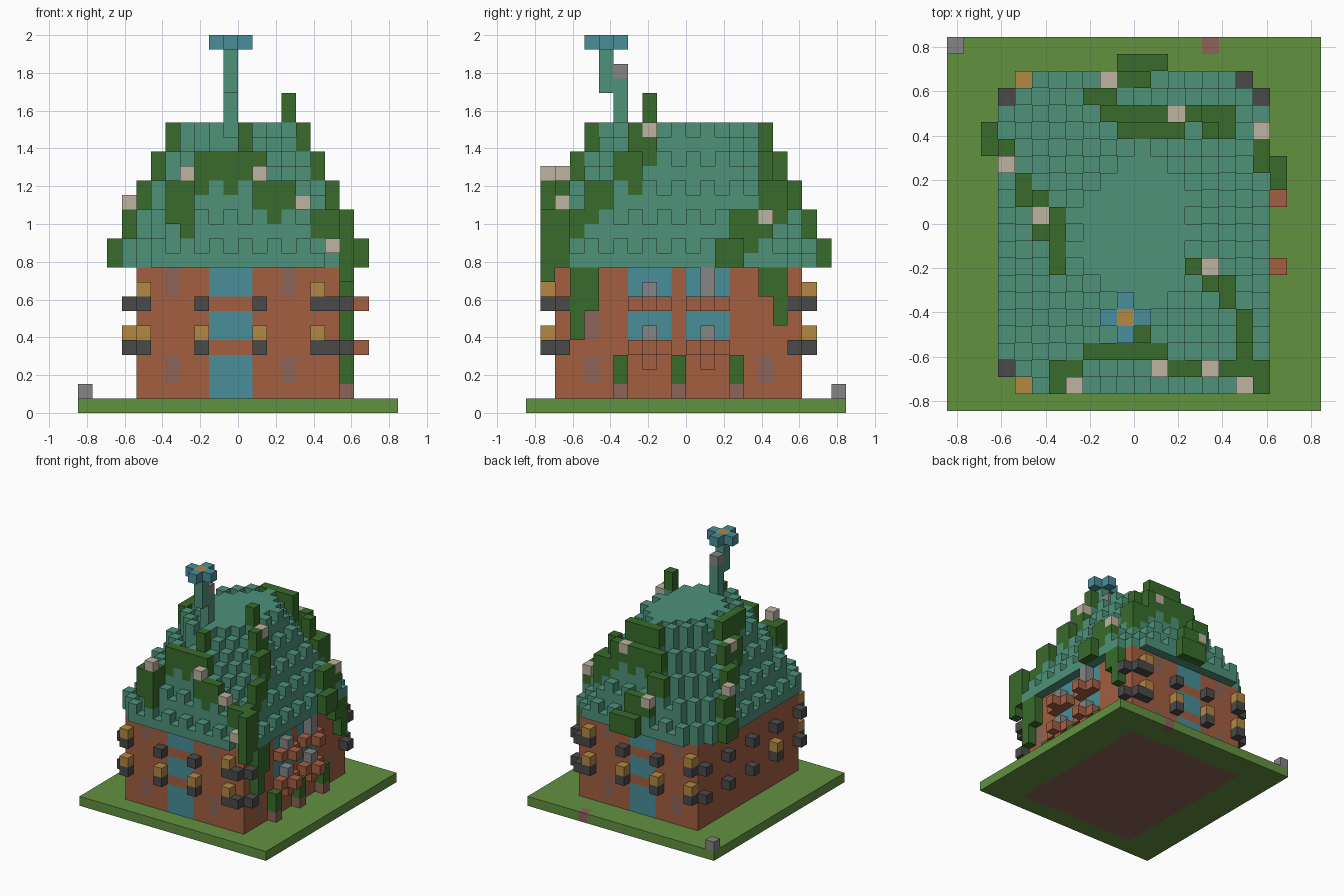
import bpy
import bmesh
from mathutils import Vector

cube = bpy.data.objects.get("Cube")
if cube:
    bpy.data.objects.remove(cube, do_unlink=True)

U = 2 / 26            # edge of one block
cells = {}            # block position -> part name


def box(part, xs, ys, zs, only_empty=False):
    """Fill a range of blocks; each axis is one number or an inclusive pair."""
    spans = [range(a[0], a[1] + 1) if isinstance(a, tuple) else (a,) for a in (xs, ys, zs)]
    for x in spans[0]:
        for y in spans[1]:
            for z in spans[2]:
                if not (only_empty and (x, y, z) in cells):
                    cells[x, y, z] = part


def in_ring(k, x, y):
    """Is the plan cell inside roof step k (a rectangle with clipped corners)?"""
    dx = min(x + 8 - k, 7 - k - x)
    dy = min(y + 10 - k, 8 - k - y)
    return dx >= 0 and dy >= 0 and dx + dy >= 2


def roof_top(x, y):
    return 10 + 2 * sum(in_ring(k, x, y) for k in range(5))


# Ground slab with the floor set into it
box("ground", (-11, 10), (-11, 10), 0)
box("floor", (-7, 6), (-9, 7), 0)
box("floor", 4, 10, 0)
box("ground_stone", -11, 10, 1)

# Walls
box("walls", (-7, 6), (-9, 7), (1, 9))

# Front and back: door, windows, clay patches, lanterns on brackets
for wall, out in ((-9, -10), (7, 8)):
    for zs in ((1, 3), (5, 6), (8, 9)):
        box("windows", (-2, 0), wall, zs)
    for x in (-5, 3):
        for zs in ((2, 3), (8, 9)):
            box("clay_patches", x, wall, zs)
    for x in (-7, -3, 1, 5, 6):
        for z in (4, 7):
            box("brackets", x, out, z)
    for x in (-7, -3, 1, 5):
        box("lanterns", x, out, 5)
    for x in (-7, 5):
        box("lanterns", x, out, 8)

# Right side: brackets only, with one lantern
for y in (-9, -5, -1, 3, 7):
    for z in (4, 7):
        box("brackets", -8, y, z)
box("lanterns", -8, -5, 5)

# Left side: windows, window boxes, planters, corner brackets
for y in (-3, 1):
    for z in (5, 8):
        box("windows", 6, (y - 1, y + 1), (z, z + 1))
        box("window_boxes", 7, (y - 1, y + 1), z - 1)
        box("window_boxes", 8, y, z - 1)
        box("window_stones", 7, y, z)
    box("window_boxes", 7, y, 3)
box("window_stones", 7, 1, 9)
for y in (-5, -1, 3):
    box("planters", 7, y, 1)
    box("planter_shrubs", 7, y, (2, 3))
for y in (-9, 7):
    for z in (4, 7):
        box("brackets", 7, y, z)
for y, zs in ((-7, (2, 3)), (-7, (5, 6)), (5, (2, 3))):
    box("clay_patches", 6, y, zs)

# Stepped roof: each step is one full course and one course of teeth
for k in range(5):
    z = 10 + 2 * k
    for x in range(-8, 8):
        for y in range(-10, 9):
            if in_ring(k, x, y):
                box("roof", x, y, z)
                if in_ring(k + 1, x, y) or (x + y) % 2 == 0:
                    box("roof", x, y, z + 1)


# Vines climbing the roof steps, two blocks deep
def vine(xs, ys):
    for x in range(xs[0], xs[1] + 1):
        for y in range(ys[0], ys[1] + 1):
            top = roof_top(x, y)
            low = top - 1 if top > 10 else top
            box("vines", x, y, (low, top + 1), only_empty=True)


back_vine = [((-1, 1), (9, 9)), ((-2, 0), (8, 8)), ((-3, -2), (7, 7)),
             ((-2, 5), (6, 6)), ((-1, 2), (5, 5)), ((4, 5), (5, 5))]
right_vine = [((-9, -9), (4, 5)), ((-8, -8), (3, 4)), ((-7, -7), (1, 2)),
              ((-6, -6), (-1, 1)), ((-5, -5), (-3, 0))]
left_vine = [((7, 7), (3, 5)), ((8, 8), (2, 3)), ((3, 4), (-3, -3)),
             ((4, 5), (-4, -4)), ((5, 5), (-5, -5)), ((6, 6), (-8, -6))]
front_vine = [((-5, -4), (-9, -9)), ((-3, 1), (-8, -8)), ((0, 0), (-7, -7)),
              ((1, 3), (-9, -9)), ((5, 6), (-9, -9))]
for path in (back_vine, right_vine, left_vine, front_vine):
    for xs, ys in path:
        vine(xs, ys)

# Vines hanging from the eaves
box("vines", -4, -10, (12, 15))
box("vines", -5, -10, (13, 15))
box("vines", 7, -10, (9, 13))
box("vines", 7, -9, (10, 13))
box("vines", 7, (-8, -7), (7, 9))
box("vines", 7, -8, (5, 6))
box("vines", 7, (5, 6), (8, 9))
box("vines", 7, 6, (6, 7))

# Blossoms along the vines
for x, y, z in ((-2, 8, 13), (2, 6, 17), (7, 5, 13), (-8, 3, 14), (-6, 0, 17),
                (4, -3, 19), (1, -9, 16), (4, -9, 14), (-4, -10, 16), (6, -10, 11)):
    box("blossoms", x, y, z)

# Crooked chimney stalk with a flower on top
box("chimney_stalk", -1, -5, (20, 22))
box("chimney_stalk", -1, -6, (22, 24))
box("chimney_stone", -1, -5, 23)
box("flower_petals", (-2, 0), -6, 25)
box("flower_petals", -1, (-7, -5), 25)
box("flower_centre", -1, -6, 25)


# Materials
def material(name, hex_code):
    def linear(c):
        return c / 12.92 if c <= 0.04045 else ((c + 0.055) / 1.055) ** 2.4
    rgb = [linear(c / 255) for c in bytes.fromhex(hex_code)]
    mat = bpy.data.materials.new(name)
    mat.use_nodes = True
    mat.diffuse_color = (*rgb, 1)
    mat.node_tree.nodes["Principled BSDF"].inputs["Base Color"].default_value = (*rgb, 1)
    return mat


palette = {
    ("grass green", "629140"): ["ground"],
    ("clay brown", "8B6458"): ["floor", "clay_patches", "planters"],
    ("brick red", "A35E40"): ["walls", "window_boxes"],
    ("window blue", "488F98"): ["windows", "flower_petals"],
    ("roof teal", "4E927A"): ["roof", "chimney_stalk"],
    ("leaf green", "386B2B"): ["vines", "planter_shrubs"],
    ("blossom cream", "BDB4A0"): ["blossoms"],
    ("iron grey", "4A4A4A"): ["brackets"],
    ("stone grey", "858585"): ["ground_stone", "window_stones", "chimney_stone"],
    ("lantern ochre", "B28843"): ["lanterns", "flower_centre"],
}

# Turn each part's blocks into one mesh of exposed faces
axes = [Vector(a) for a in ((1, 0, 0), (0, 1, 0), (0, 0, 1))]


def build(part, mat):
    bm = bmesh.new()
    corners = {}

    def corner(p):
        key = tuple(round(c * 2) for c in p)
        if key not in corners:
            corners[key] = bm.verts.new(p * U)
        return corners[key]

    for cell in [c for c, name in cells.items() if name == part]:
        centre = Vector(cell) + Vector((0.5, 0.5, 0.5))
        for i in range(3):
            for s in (-1, 1):
                n = axes[i] * s
                if tuple(int(c) for c in Vector(cell) + n) in cells:
                    continue
                a, b = axes[(i + 1) % 3], axes[(i + 2) % 3] * s
                bm.faces.new([corner(centre + (n + a * p + b * q) / 2)
                              for p, q in ((-1, -1), (1, -1), (1, 1), (-1, 1))])
    mesh = bpy.data.meshes.new(part)
    bm.to_mesh(mesh)
    bm.free()
    mesh.materials.append(mat)
    bpy.context.collection.objects.link(bpy.data.objects.new(part, mesh))


for (name, code), parts in palette.items():
    mat = material(name, code)
    for part in parts:
        build(part, mat)
